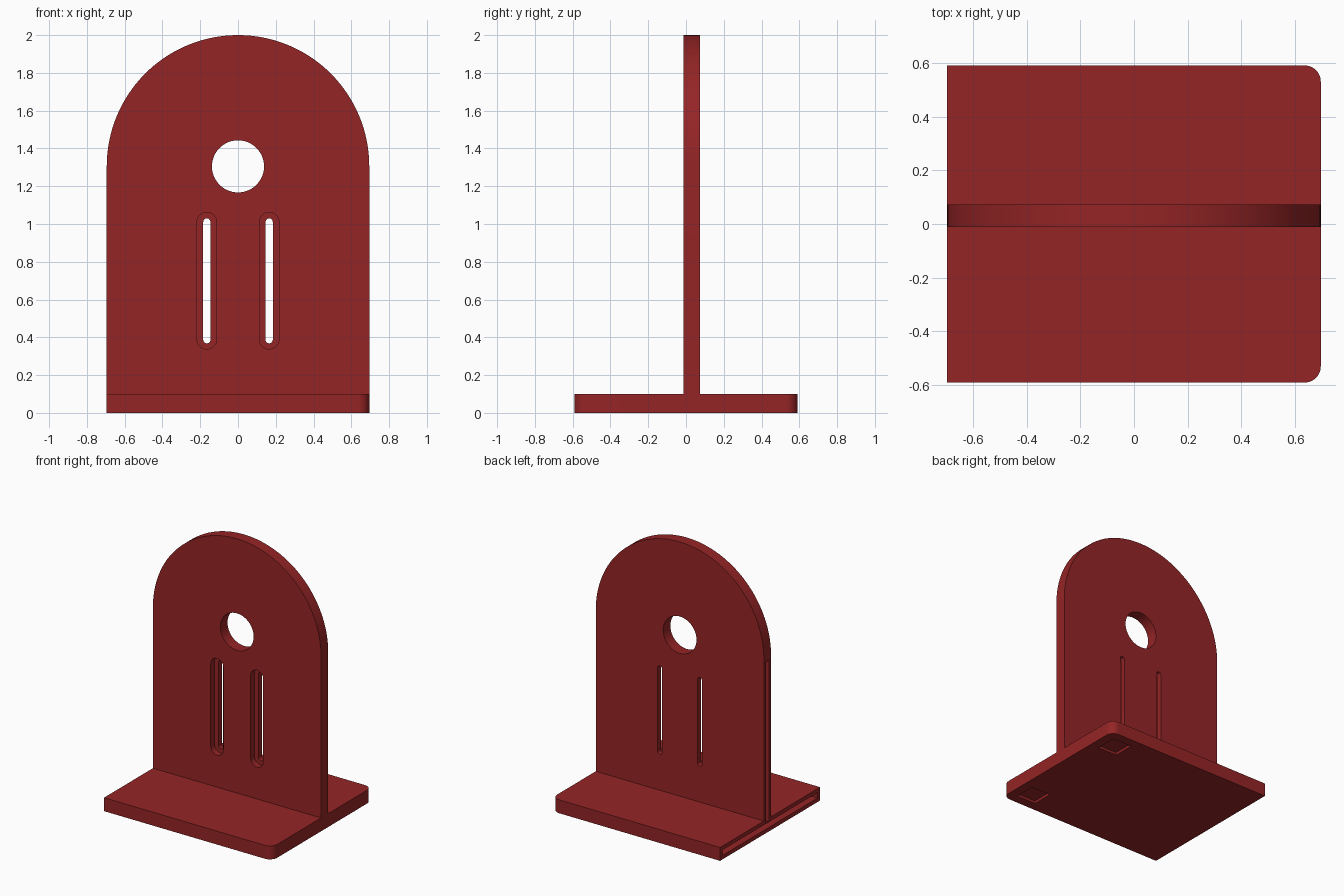
import bpy, bmesh, math

if "Cube" in bpy.data.objects:
    bpy.data.objects.remove(bpy.data.objects["Cube"])

W, D, BASE_H = 0.695, 0.59, 0.10      # half width, half depth, base thickness
Y0, Y1 = -0.012, 0.073                # upright plate front and back
ARC_Z = 1.305                         # centre of the rounded top

red = bpy.data.materials.new("dark red")
red.diffuse_color = (0.30, 0.018, 0.019, 1)
red.use_nodes = True
red.node_tree.nodes["Principled BSDF"].inputs["Base Color"].default_value = red.diffuse_color


def arc(cx, cy, r, a0, a1, n):
    return [(cx + r * math.cos(math.radians(a0 + (a1 - a0) * i / n)),
             cy + r * math.sin(math.radians(a0 + (a1 - a0) * i / n))) for i in range(n + 1)]


def prism(name, pts, lo, hi, upright=False):
    """Extrude a profile along z, or along y when upright."""
    bm = bmesh.new()
    place = (lambda p: (p[0], lo, p[1])) if upright else (lambda p: (p[0], p[1], lo))
    face = bm.faces.new([bm.verts.new(place(p)) for p in pts])
    new = bmesh.ops.extrude_face_region(bm, geom=[face])["geom"]
    step = (0, hi - lo, 0) if upright else (0, 0, hi - lo)
    bmesh.ops.translate(bm, vec=step, verts=[g for g in new if isinstance(g, bmesh.types.BMVert)])
    bmesh.ops.recalc_face_normals(bm, faces=bm.faces)
    me = bpy.data.meshes.new(name)
    bm.to_mesh(me)
    bm.free()
    me.materials.append(red)
    ob = bpy.data.objects.new(name, me)
    bpy.context.collection.objects.link(ob)
    return ob


def rect(x0, x1, y0, y1):
    return [(x0, y0), (x1, y0), (x1, y1), (x0, y1)]


def slot(cx, r, z0, z1):
    return arc(cx, z1 - r, r, 0, 180, 16) + arc(cx, z0 + r, r, 180, 360, 16)


def boolean(target, other, op):
    mod = target.modifiers.new(op, 'BOOLEAN')
    mod.operation, mod.solver, mod.object = op, 'EXACT', other
    bpy.context.view_layer.objects.active = target
    bpy.ops.object.modifier_apply(modifier=mod.name)
    bpy.data.objects.remove(other)


# Base with two rounded corners on the right
R = 0.06
stand = prism("stand", [(-W, D), (-W, -D)] + arc(W - R, -D + R, R, -90, 0, 10)
              + arc(W - R, D - R, R, 0, 90, 10), 0, BASE_H)

# Upright plate with a round top
plate = prism("plate", [(-W, 0.05), (W, 0.05)] + arc(0, ARC_Z, W, 0, 180, 64), Y0, Y1, True)
boolean(stand, plate, 'UNION')

# Round hole
boolean(stand, prism("hole", arc(0, ARC_Z, 0.138, 0, 360, 48)[:-1], -0.2, 0.2, True), 'DIFFERENCE')

# Stepped slots: wide recess in front, narrow slot through
for cx in (-0.165, 0.165):
    boolean(stand, prism("recess", slot(cx, 0.052, 0.338, 1.062), -0.2, Y0 + 0.045, True), 'DIFFERENCE')
    boolean(stand, prism("slit", slot(cx, 0.019, 0.368, 1.03), -0.2, 0.2, True), 'DIFFERENCE')

# Grooves in the left edge of the base and plate
YM, G = (Y0 + Y1) / 2, 0.05
groove = prism("groove", rect(-W - 0.1, -W + G, -D + 0.03, D - 0.03), 0.03, 0.07)
boolean(groove, prism("edge_groove", rect(-W - 0.1, -W + G, YM - 0.02, YM + 0.02), 0.05, 1.28), 'UNION')
boolean(stand, groove, 'DIFFERENCE')

# Shallow square pockets under the right corners
for s in (-1, 1):
    cy = s * (D - 0.15)
    boolean(stand, prism("pocket", rect(W - 0.23, W - 0.07, cy - 0.08, cy + 0.08), -0.1, 0.02), 'DIFFERENCE')

# Smooth the curved walls only
bpy.ops.object.select_all(action='DESELECT')
stand.select_set(True)
bpy.context.view_layer.objects.active = stand
bpy.ops.object.shade_smooth_by_angle(angle=math.radians(30))
